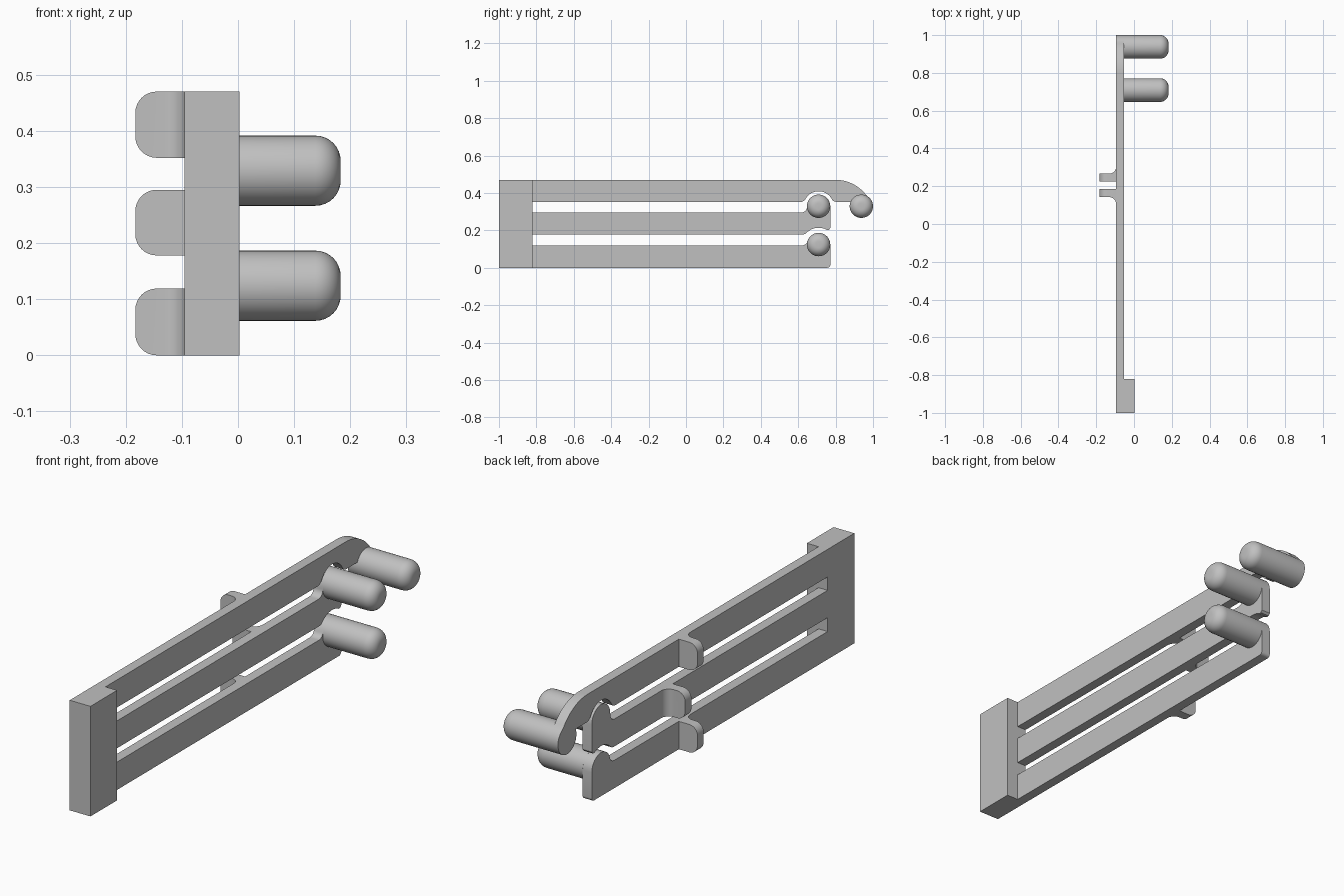
import bpy
import bmesh
import math
from mathutils import Vector

cube = bpy.data.objects.get("Cube")
if cube:
    bpy.data.objects.remove(cube, do_unlink=True)

GREY = (0.53, 0.53, 0.53, 1)
mat = bpy.data.materials.new("light grey")
mat.use_nodes = True
mat.diffuse_color = GREY
mat.node_tree.nodes["Principled BSDF"].inputs["Base Color"].default_value = GREY

BACK, FACE = -0.095, -0.052      # plate thickness along x
ROOT = -0.82                     # where the bars leave the block
PEG_Y, TIP_Y, PEG_R = 0.709, 0.9375, 0.0625
UPPER_Z, LOWER_Z = 0.329, 0.124  # peg heights
BARS = {"lower": (0, 0.119), "middle": (0.178, 0.295), "upper": (0.352, 0.47)}


def finish(bm, name):
    bmesh.ops.recalc_face_normals(bm, faces=bm.faces)
    mesh = bpy.data.meshes.new(name)
    bm.to_mesh(mesh)
    bm.free()
    ob = bpy.data.objects.new(name, mesh)
    bpy.context.collection.objects.link(ob)
    mesh.materials.append(mat)
    bpy.ops.object.select_all(action='DESELECT')
    ob.select_set(True)
    bpy.context.view_layer.objects.active = ob
    bpy.ops.object.shade_smooth_by_angle(angle=math.radians(35))
    return ob


def prism(points, offset):
    """Extrude a closed outline by an offset."""
    bm = bmesh.new()
    face = bm.faces.new([bm.verts.new(p) for p in points])
    moved = bmesh.ops.extrude_face_region(bm, geom=[face])["geom"]
    bmesh.ops.translate(bm, vec=Vector(offset),
                        verts=[v for v in moved if isinstance(v, bmesh.types.BMVert)])
    return bm


def arc(cu, cv, r, start, end, n=14):
    angles = [math.radians(start + (end - start) * i / n) for i in range(n + 1)]
    return [(cu + r * math.cos(a), cv + r * math.sin(a)) for a in angles]


def crest(peg_z, line_z, r, start, fillet=0.03):
    """Arc over a peg, blended by a fillet into a straight line on its left."""
    dz = line_z + fillet - peg_z
    dy = math.sqrt((r + fillet) ** 2 - dz ** 2)
    a = math.degrees(math.atan2(dz, -dy)) % 360
    return (arc(PEG_Y, peg_z, r, start, a)
            + arc(PEG_Y - dy, line_z + fillet, fillet, a - 180, -90, 8)[1:])


def bar(name, outline):
    finish(prism([(BACK, y, z) for y, z in outline], (FACE - BACK, 0, 0)), name)


# Mounting block
bm = prism([(BACK, -1, 0), (0.003, -1, 0), (0.003, ROOT, 0), (BACK, ROOT, 0)], (0, 0, 0.47))
finish(bm, "mounting_block")

# Lower bar with a rounded head behind its peg
END = PEG_Y + PEG_R
bottom, top = BARS["lower"]
bar("lower_bar", [(ROOT, bottom)] + arc(END - 0.015, 0.015, 0.015, -90, 0, 6)
    + crest(LOWER_Z, top, PEG_R, 0) + [(ROOT, top)])

# Middle bar, relieved above the lower peg
bottom, top = BARS["middle"]
bar("middle_bar", [(ROOT, bottom)] + crest(LOWER_Z, bottom, 0.09, 60)[::-1]
    + [(END - 0.008, 0.203), (END, 0.212)]
    + crest(UPPER_Z, top, PEG_R, 0) + [(ROOT, top)])

# Upper bar, arched over the middle peg and curving down to the tip
bottom, top = BARS["upper"]
half = crest(UPPER_Z, bottom, 0.08, 90)
other_half = [(2 * PEG_Y - y, z) for y, z in half[1:]]
bar("upper_bar", [(ROOT, bottom)] + half[::-1] + other_half
    + arc(TIP_Y, UPPER_Z, PEG_R, 158, 415, 28)
    + arc(0.80, top - 0.205, 0.205, 36, 90) + [(ROOT, top)])

# Round pegs with softened ends
for name, y, z in (("lower_peg", PEG_Y, LOWER_Z), ("middle_peg", PEG_Y, UPPER_Z),
                   ("upper_peg", TIP_Y, UPPER_Z)):
    bm = prism([(FACE, y + u, z + v) for u, v in arc(0, 0, PEG_R, 0, 360, 48)[:-1]],
               (0.183 - FACE, 0, 0))
    rim = [e for e in bm.edges if all(v.co.x > 0.1 for v in e.verts)]
    bmesh.ops.bevel(bm, geom=rim, offset=0.045, segments=8, profile=0.5, affect='EDGES')
    finish(bm, name)

# Finger tabs on the back, each with a fillet at its root
OUT, R = -0.183, 0.035
for name, flat_y, side in (("lower", 0.184, -1), ("middle", 0.225, 1), ("upper", 0.184, -1)):
    bottom, top = BARS[name]
    far = 0.042
    outline = [(BACK, 0), (OUT, 0), (OUT, far)] + arc(BACK - R, far + R, R, -90, 0, 10)
    bm = prism([(x, flat_y + side * d, bottom) for x, d in outline], (0, 0, top - bottom))
    corners = [e for e in bm.edges
               if all(abs(v.co.x - OUT) < 1e-4 for v in e.verts)
               and abs(e.verts[0].co.z - e.verts[1].co.z) < 1e-4]
    bmesh.ops.bevel(bm, geom=corners, offset=0.038, segments=8, profile=0.5, affect='EDGES')
    finish(bm, name + "_tab")
